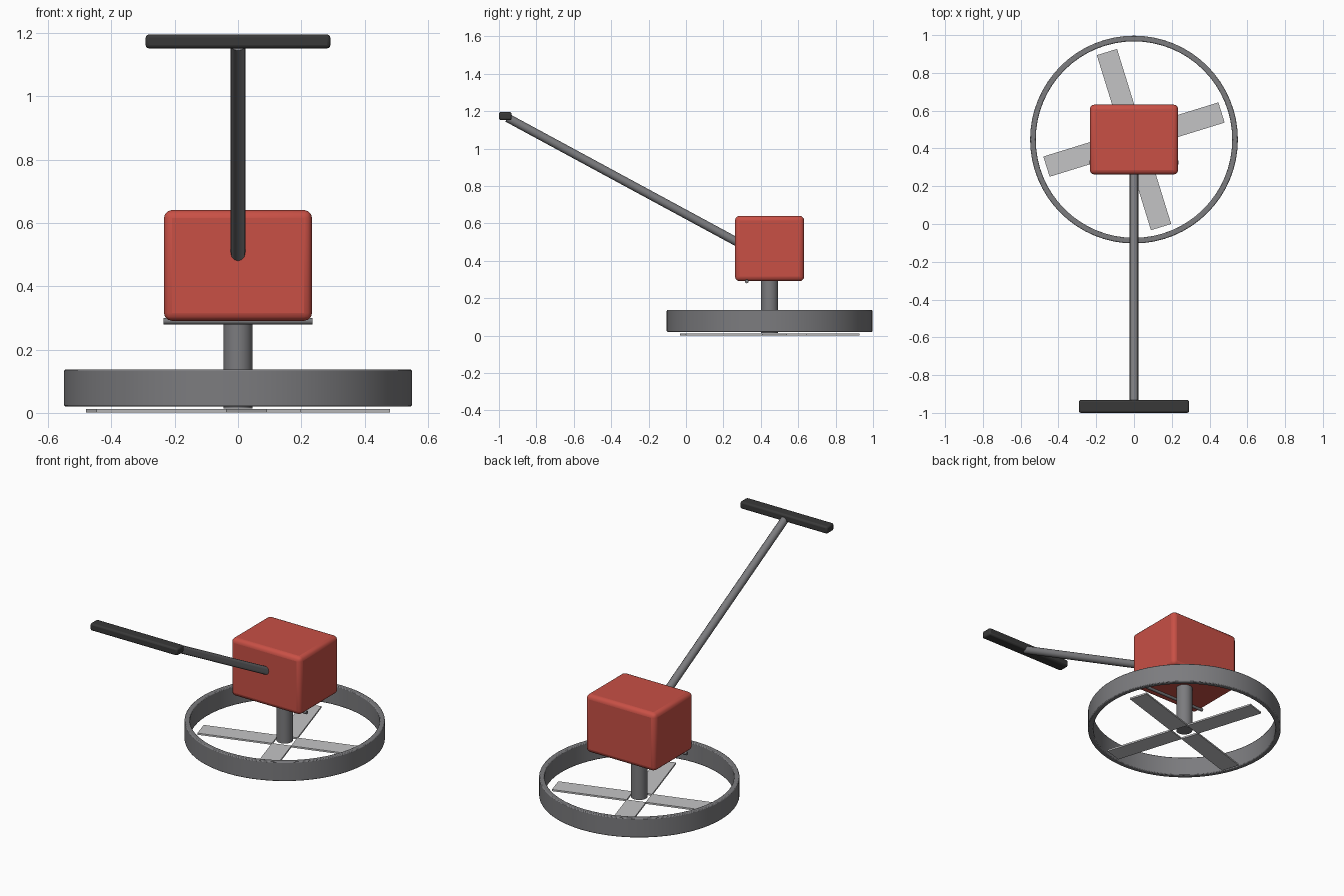
import bpy, math
from mathutils import Vector, Matrix

if "Cube" in bpy.data.objects:
    bpy.data.objects.remove(bpy.data.objects["Cube"], do_unlink=True)


def material(name, rgb):
    m = bpy.data.materials.new(name)
    m.use_nodes = True
    m.diffuse_color = (*rgb, 1)
    m.node_tree.nodes["Principled BSDF"].inputs["Base Color"].default_value = (*rgb, 1)
    return m


RED = material("engine red", (0.58, 0.08, 0.06))
STEEL = material("steel grey", (0.2, 0.2, 0.21))
BLADE = material("bright blade metal", (0.55, 0.55, 0.56))
RUBBER = material("dark rubber", (0.04, 0.04, 0.04))
CY = 0.447  # centre of the rotor along y


def finish(obj, name, mat, bevel=0, segments=2, smooth=True):
    obj.name = name
    obj.data.materials.clear()
    obj.data.materials.append(mat)
    bpy.ops.object.transform_apply(location=False, rotation=False, scale=True)
    if bevel:
        mod = obj.modifiers.new("Bevel", "BEVEL")
        mod.width, mod.segments = bevel, segments
        mod.limit_method, mod.angle_limit = "ANGLE", math.radians(50)
    if smooth:
        bpy.ops.object.shade_smooth_by_angle(angle=math.radians(35))
    return obj


def box(name, mat, low, high, bevel=0, segments=2):
    low, high = Vector(low), Vector(high)
    bpy.ops.mesh.primitive_cube_add(size=1, location=(low + high) / 2)
    obj = bpy.context.object
    obj.scale = high - low
    return finish(obj, name, mat, bevel, segments, bool(bevel))


def rod(name, mat, start, end, radius, sides, smooth=True):
    start, end = Vector(start), Vector(end)
    axis = end - start
    bpy.ops.mesh.primitive_cylinder_add(
        vertices=sides, radius=radius, depth=axis.length, location=(start + end) / 2,
        rotation=axis.to_track_quat("Z", "Y").to_euler())
    return finish(bpy.context.object, name, mat, smooth=smooth)


# Guard ring: closed rectangular section swept around the rotor
def ring(name, mat, outer, inner, bottom, top, sides):
    profile = [(outer, bottom), (outer, top), (inner, top), (inner, bottom)]
    verts, faces = [], []
    for i in range(sides):
        a = math.tau * i / sides
        verts += [(r * math.cos(a), r * math.sin(a), z) for r, z in profile]
        j = (i + 1) % sides
        for k in range(4):
            n = (k + 1) % 4
            faces.append((i * 4 + k, j * 4 + k, j * 4 + n, i * 4 + n))
    mesh = bpy.data.meshes.new(name)
    mesh.from_pydata(verts, [], faces)
    obj = bpy.data.objects.new(name, mesh)
    obj.location.y = CY
    bpy.context.collection.objects.link(obj)
    bpy.ops.object.select_all(action="DESELECT")
    bpy.context.view_layer.objects.active = obj
    obj.select_set(True)
    return finish(obj, name, mat, 0.005)


ring("guard_ring", STEEL, 0.55, 0.52, 0.02, 0.137, 64)

# Four flat trowel blades around the shaft
for i in range(4):
    blade = box(f"blade_{i + 1}", BLADE, (0.055, -0.056, 0.002), (0.485, 0.056, 0.012))
    blade.matrix_world = (Matrix.Translation((0, CY, 0))
                          @ Matrix.Rotation(0.3 + i * math.pi / 2, 4, "Z")
                          @ Matrix.Translation(blade.location))

# Drive shaft, engine block and the axle rod under its front
rod("drive_shaft", STEEL, (0, CY, 0.014), (0, CY, 0.32), 0.046, 32)
box("engine_block", RED, (-0.234, 0.262, 0.291), (0.234, 0.632, 0.641), 0.025, 3)
rod("axle_rod", STEEL, (-0.235, 0.325, 0.29), (0.235, 0.325, 0.29), 0.01, 12)

# Handle pole and cross grip
rod("handle_pole", STEEL, (0, 0.30, 0.486), (0, -0.955, 1.165), 0.023, 12)
box("handle_grip", RUBBER, (-0.292, -1.0, 1.152), (0.292, -0.932, 1.196), 0.01)
